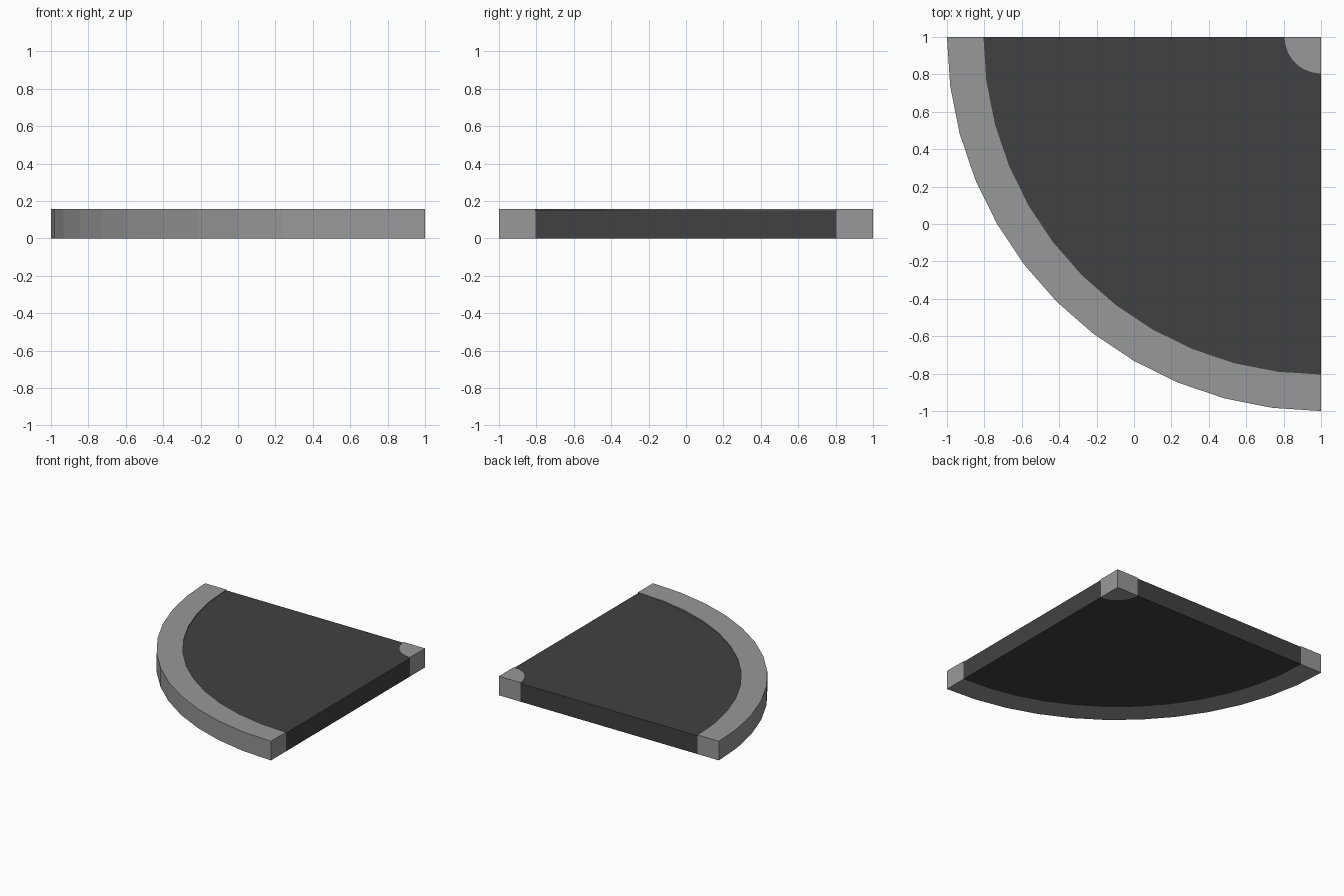
import bpy
import bmesh
from math import sin, cos, pi

if "Cube" in bpy.data.objects:
    bpy.data.objects.remove(bpy.data.objects["Cube"])

CENTRE = (1.0, 1.0)   # corner the quarter turn sweeps around
STEPS = 12            # flat segments per quarter turn


def grey(name, value):
    mat = bpy.data.materials.new(name)
    mat.diffuse_color = (value, value, value, 1)
    mat.use_nodes = True
    mat.node_tree.nodes["Principled BSDF"].inputs["Base Color"].default_value = mat.diffuse_color
    return mat


def arc(radius):
    """Points of the quarter arc from the back-left end to the front-right end."""
    return [(CENTRE[0] - radius * cos(i * pi / 2 / STEPS),
             CENTRE[1] - radius * sin(i * pi / 2 / STEPS))
            for i in range(STEPS + 1)]


def sector(name, inner, outer, height, material):
    """Solid quarter ring (or quarter disc if inner is 0) standing on z = 0."""
    bm = bmesh.new()
    far = [bm.verts.new((x, y, 0)) for x, y in arc(outer)]
    if inner:
        near = [bm.verts.new((x, y, 0)) for x, y in arc(inner)]
    else:
        near = [bm.verts.new((*CENTRE, 0))] * (STEPS + 1)
    for i in range(STEPS):
        corners = [far[i], far[i + 1], near[i + 1], near[i]]
        bm.faces.new(list(dict.fromkeys(corners)))
    top = bmesh.ops.extrude_face_region(bm, geom=bm.faces[:])["geom"]
    verts = [g for g in top if isinstance(g, bmesh.types.BMVert)]
    bmesh.ops.translate(bm, verts=verts, vec=(0, 0, height))
    bmesh.ops.recalc_face_normals(bm, faces=bm.faces[:])
    mesh = bpy.data.meshes.new(name)
    bm.to_mesh(mesh)
    bm.free()
    mesh.materials.append(material)
    obj = bpy.data.objects.new(name, mesh)
    bpy.context.collection.objects.link(obj)
    return obj


concrete = grey("concrete", 0.314)
asphalt = grey("asphalt", 0.053)

# Raised kerbs on the outside and inside of the bend
sector("outer_kerb", 1.805, 2.0, 0.157, concrete)
sector("inner_kerb", 0, 0.195, 0.157, concrete)

# Slightly lower road surface between them
sector("road", 0.195, 1.805, 0.15, asphalt)
